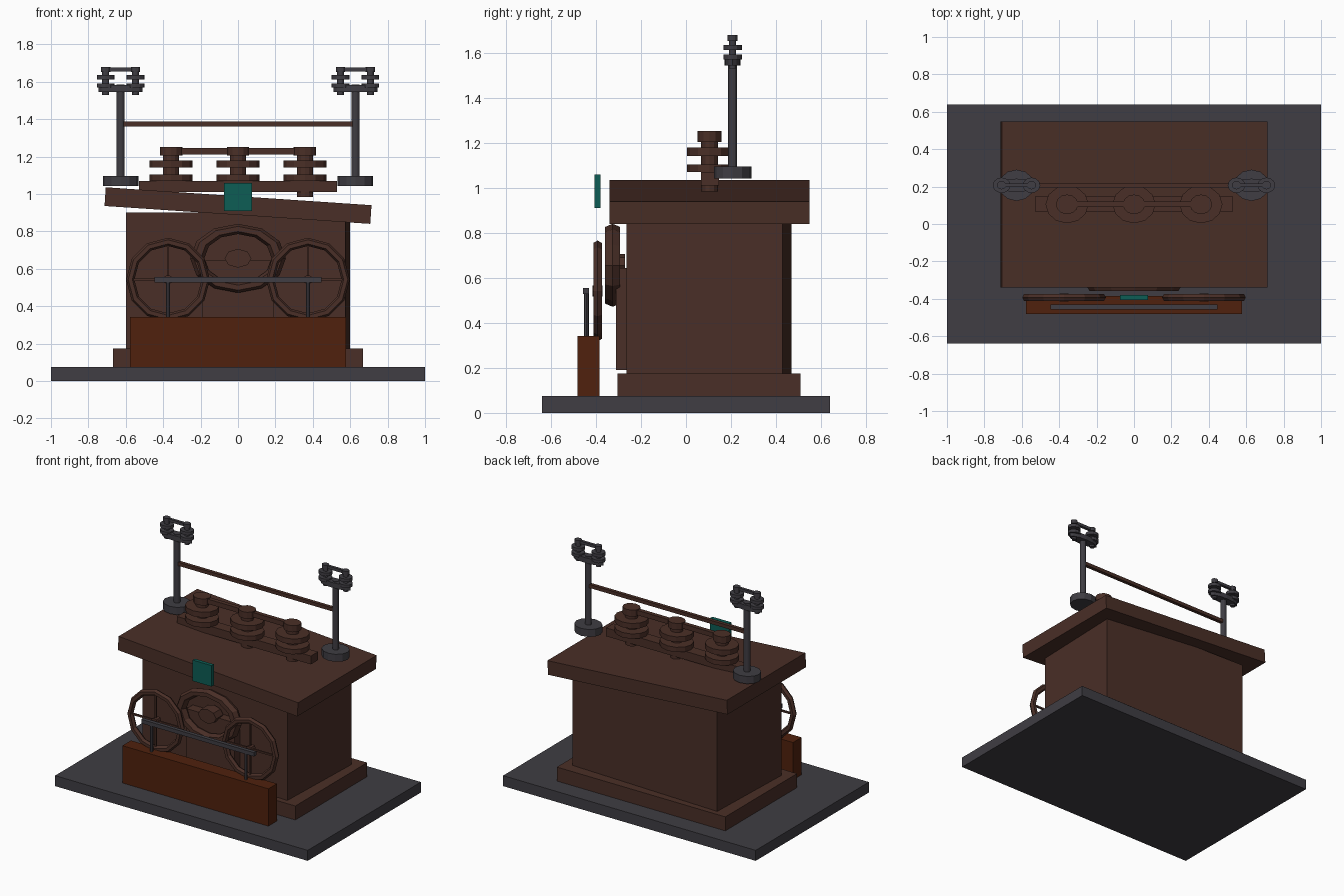
import bpy, math
from mathutils import Matrix

if "Cube" in bpy.data.objects:
    bpy.data.objects.remove(bpy.data.objects["Cube"])


def mat(name, r, g, b):
    m = bpy.data.materials.new(name)
    m.diffuse_color = (r, g, b, 1)
    m.use_nodes = True
    m.node_tree.nodes["Principled BSDF"].inputs["Base Color"].default_value = m.diffuse_color
    return m


BROWN = mat("dark_brown", .068, .028, .020)
GREY = mat("slate_grey", .050, .047, .056)
RUST = mat("rust_brown", .080, .0155, .004)
TEAL = mat("teal", .004, .110, .090)


def finish(name, m):
    o = bpy.context.object
    o.name = name
    o.data.materials.clear()
    o.data.materials.append(m)
    return o


def box(name, m, x, y, z, rot=(0, 0, 0)):
    """Box from (min, max) ranges."""
    bpy.ops.mesh.primitive_cube_add(size=1, location=[sum(r) / 2 for r in (x, y, z)], rotation=rot)
    o = finish(name, m)
    o.scale = [r[1] - r[0] for r in (x, y, z)]
    return o


def cyl(name, m, x, y, z, r, squash=.88, sides=12):
    """Upright cylinder, slightly oval in y."""
    bpy.ops.mesh.primitive_cylinder_add(vertices=sides, radius=r, depth=z[1] - z[0],
                                        location=(x, y, (z[0] + z[1]) / 2))
    o = finish(name, m)
    o.data.transform(Matrix.Rotation(math.pi / 2, 4, 'Z'))
    o.scale = (1, squash, 1)
    return o


def ring(name, m, x, y, z, major, minor, squash=1, depth=1):
    """Upright low-poly ring facing the front."""
    bpy.ops.mesh.primitive_torus_add(major_segments=12, minor_segments=6, major_radius=major,
                                     minor_radius=minor, location=(x, y, z), rotation=(math.pi / 2, 0, 0))
    o = finish(name, m)
    o.scale = (1, squash, depth)
    return o


# Base, plinth, body and tilted top slab
box("base", GREY, (-1, 1), (-.64, .64), (0, .075))
box("plinth", BROWN, (-.667, .667), (-.304, .508), (.075, .175))
box("body", BROWN, (-.588, .588), (-.244, .449), (.175, .9), (0, 0, -math.radians(2)))
box("front_panel", BROWN, (-.19, .19), (-.31, -.24), (.19, .645))
box("top_slab", BROWN, (-.712, .712), (-.34, .549), (.888, .988), (0, math.radians(3.85), 0))

# Front trough, rail and tag
box("trough", RUST, (-.578, .578), (-.482, -.385), (.075, .342))
box("rail", GREY, (-.446, .446), (-.457, -.43), (.528, .556))
for s in (-1, 1):
    cyl("rail_post", GREY, s * .374, -.443, (.34, .53), .011, 1, 8)
box("tag", TEAL, (-.075, .075), (-.406, -.38), (.91, 1.06))

# Side wheels with cross spokes
for s in (-1, 1):
    x = s * .374
    ring("wheel_rim", BROWN, x, -.393, .542, .202, .022)
    box("spoke_across", BROWN, (x - .195, x + .195), (-.40, -.388), (.536, .548))
    box("spoke_upright", BROWN, (x - .006, x + .006), (-.40, -.388), (.347, .737))
    bpy.ops.mesh.primitive_cylinder_add(vertices=8, radius=.025, depth=.045,
                                        location=(x, -.393, .542), rotation=(math.pi / 2, 0, 0))
    finish("wheel_hub", BROWN)

# Oval middle ring with hub
ring("oval_rim", BROWN, 0, -.326, .656, .218, .038, .72)
bpy.ops.mesh.primitive_cylinder_add(vertices=8, radius=.072, depth=.08,
                                    location=(0, -.31, .656), rotation=(math.pi / 2, 0, 0))
finish("oval_hub", BROWN).scale = (1, .7, 1)


def insulator(m, x, y, stem, discs, cap, radii):
    cyl("insulator_stem", m, x, y, stem, radii[0])
    for d in discs:
        cyl("insulator_disc", m, x, y, d, radii[1])
    cyl("insulator_cap", m, x, y, cap, radii[2])


# Three large insulators on a beam
box("insulator_beam", BROWN, (-.53, .53), (.067, .147), (1.01, 1.07))
for x in (-.358, 0, .358):
    insulator(BROWN, x, .105, (.985, 1.21), ((1.07, 1.105), (1.142, 1.18)), (1.205, 1.252), (.043, .115, .06))
box("insulator_link", BROWN, (-.358, .358), (.09, .12), (1.212, 1.246))

# Two poles, each topped by a pair of small insulators
for s in (-1, 1):
    x, y = s * .628, .207
    cyl("pole_foot", GREY, x, y, (1.042, 1.095), .095)
    cyl("pole", GREY, x, y, (1.09, 1.585), .022)
    cyl("pole_crossbar", GREY, x, y, (1.545, 1.582), .118, .3)
    for t in (-.08, .08):
        insulator(GREY, x + t, y, (1.53, 1.66), ((1.57, 1.592), (1.612, 1.635)), (1.652, 1.68), (.018, .047, .025))
    box("pole_link", GREY, (x - .08, x + .08), (y - .01, y + .01), (1.656, 1.677))
box("pole_bar", BROWN, (-.62, .62), (.195, .22), (1.362, 1.387))
